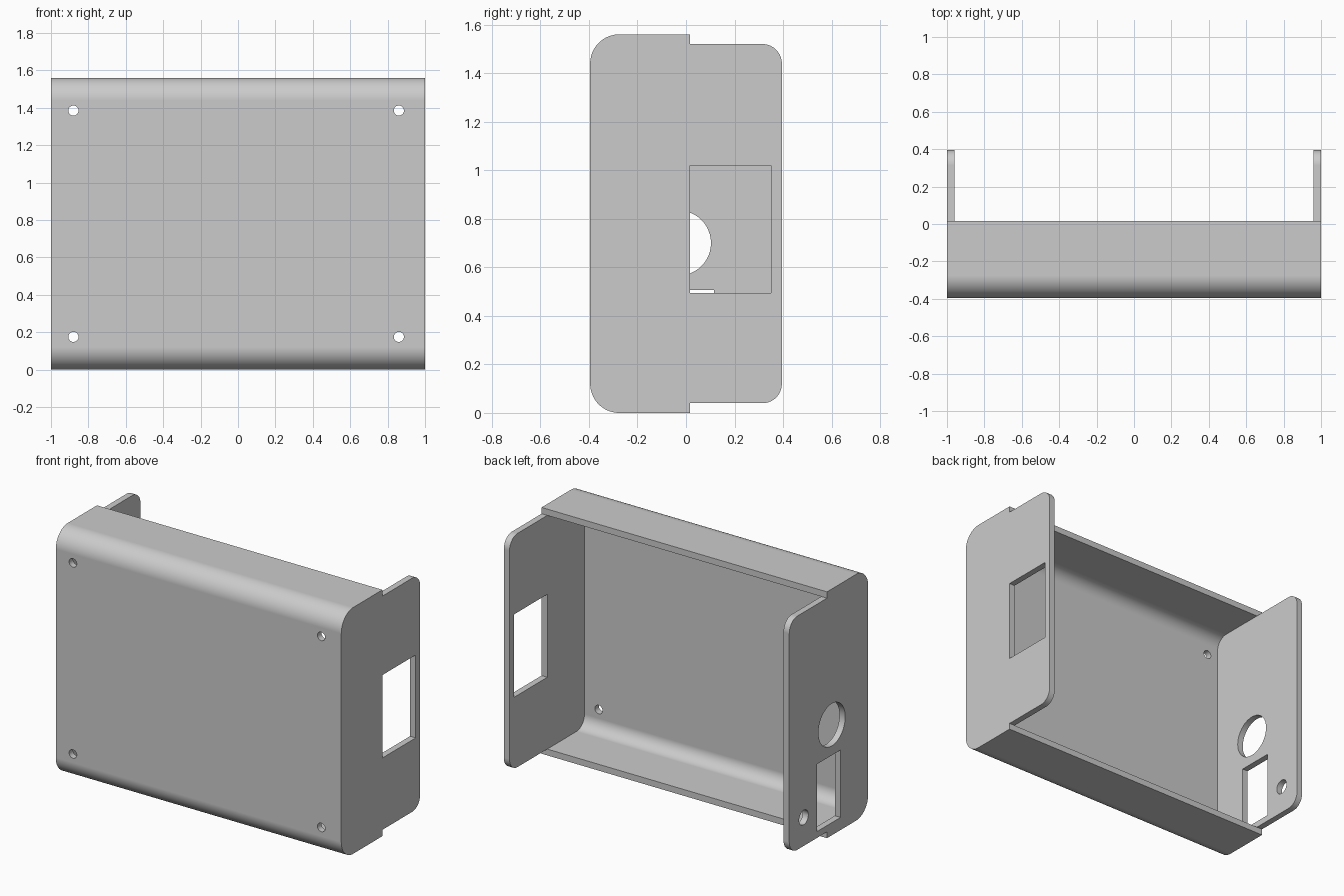
import bpy
import bmesh
from math import cos, sin, pi, radians
from mathutils import Matrix, Vector

cube = bpy.data.objects.get("Cube")
if cube:
    bpy.data.objects.remove(cube, do_unlink=True)

# Main sizes
WIDTH = 2.0
HEIGHT = 1.56
FRONT, BACK = -0.395, 0.395
SEAM = 0.017          # where the tray walls stop and the end plates go on
WALL = 0.04
R_OUT, R_IN = 0.12, 0.08
STEPS = 20

gray = bpy.data.materials.new("plastic_gray")
gray.use_nodes = True
color = (0.6, 0.6, 0.6, 1.0)
gray.diffuse_color = color
gray.node_tree.nodes["Principled BSDF"].inputs["Base Color"].default_value = color


def arc(cy, cz, r, start):
    """Quarter circle of (y, z) points, counter-clockwise from start."""
    angles = [radians(start + 90 * i / STEPS) for i in range(STEPS + 1)]
    return [(cy + r * cos(a), cz + r * sin(a)) for a in angles]


def mirrored(lower):
    """Complete an outline from its lower half."""
    return lower + [(y, HEIGHT - z) for y, z in reversed(lower)]


def prism(bm, profile, x0, x1):
    """Extrude a (y, z) outline from x0 to x1."""
    face = bm.faces.new([bm.verts.new((x0, y, z)) for y, z in profile])
    out = bmesh.ops.extrude_face_region(bm, geom=[face])
    moved = [v for v in out["geom"] if isinstance(v, bmesh.types.BMVert)]
    bmesh.ops.translate(bm, vec=Vector((x1 - x0, 0, 0)), verts=moved)


def drill(bm, center, radius, axis):
    """Round cutter through a wall."""
    turn = Matrix.Rotation(pi / 2, 4, "X" if axis == "Y" else "Y")
    bmesh.ops.create_cone(bm, cap_ends=True, segments=48, radius1=radius,
                          radius2=radius, depth=0.2,
                          matrix=Matrix.Translation(center) @ turn)


def window(bm, x, y0, y1, z0, z1):
    """Rectangular cutter through an end plate."""
    prism(bm, [(y0, z0), (y1, z0), (y1, z1), (y0, z1)], x - 0.1, x + 0.1)


def finish(bm, name):
    bmesh.ops.recalc_face_normals(bm, faces=bm.faces)
    mesh = bpy.data.meshes.new(name)
    bm.to_mesh(mesh)
    bm.free()
    mesh.materials.append(gray)
    obj = bpy.data.objects.new(name, mesh)
    bpy.context.collection.objects.link(obj)
    return obj


# Solid block with the stepped side outline
bm = bmesh.new()
prism(bm, mirrored(arc(FRONT + R_OUT, R_OUT, R_OUT, 180) + [(SEAM, 0), (SEAM, WALL)]
                   + arc(BACK - R_IN, WALL + R_IN, R_IN, 270)),
      -WIDTH / 2, WIDTH / 2)
case = finish(bm, "enclosure_tray")

# Cavity between the end plates, open at the back
bm = bmesh.new()
inner = FRONT + WALL
prism(bm, mirrored(arc(inner + R_IN, WALL + R_IN, R_IN, 180)
                   + [(SEAM, WALL), (SEAM, -0.3), (1, -0.3)]),
      WALL - WIDTH / 2, WIDTH / 2 - WALL)
cavity = finish(bm, "cavity_cutter")

# Screw holes in the front, openings in the end plates
bm = bmesh.new()
for x in (-0.88, 0.86):
    for z in (0.175, 1.385):
        drill(bm, (x, FRONT, z), 0.027, "Y")
window(bm, 1, SEAM, 0.35, 0.495, 1.02)
window(bm, -1, -0.118, 0.116, 0.08, 0.507)
drill(bm, (-1, -0.031, 0.70), 0.134, "X")
drill(bm, (-1, 0.25, 0.22), 0.046, "X")
openings = finish(bm, "openings_cutter")

bpy.ops.object.select_all(action="DESELECT")
case.select_set(True)
bpy.context.view_layer.objects.active = case
for cutter in (cavity, openings):
    cutter.hide_render = True
    mod = case.modifiers.new(cutter.name, "BOOLEAN")
    mod.operation = "DIFFERENCE"
    mod.solver = "EXACT"
    mod.object = cutter
    bpy.ops.object.modifier_apply(modifier=mod.name)
    bpy.data.objects.remove(cutter, do_unlink=True)

# Smooth rounded corners, crisp edges
bpy.ops.object.shade_smooth_by_angle(angle=radians(30))
weighted = case.modifiers.new("flat_face_normals", "WEIGHTED_NORMAL")
weighted.keep_sharp = True
